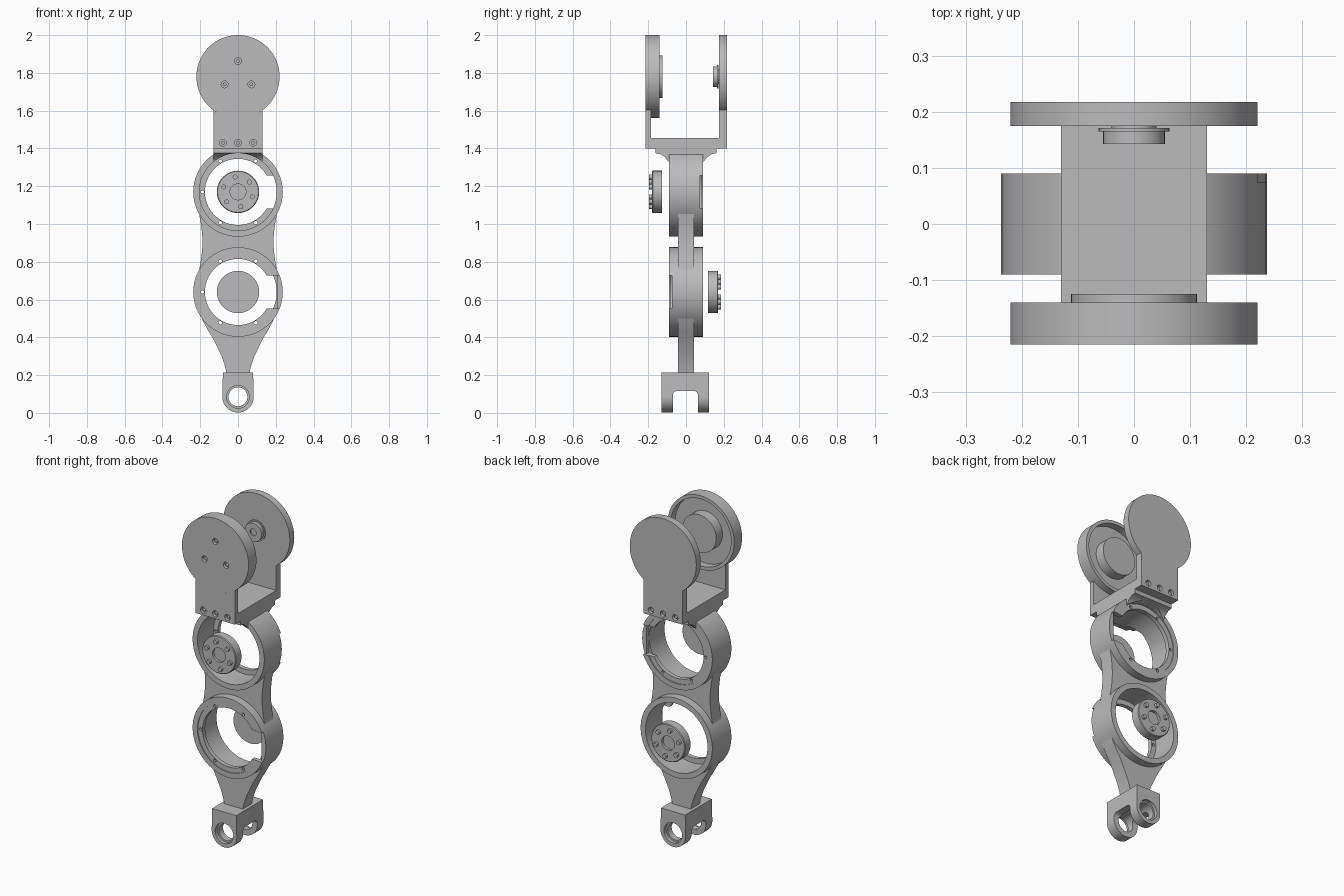
import bpy, bmesh, math
from mathutils import Vector

old = bpy.data.objects.get("Cube")
if old:
    bpy.data.objects.remove(old, do_unlink=True)

grey = bpy.data.materials.new("machined_grey")
grey.use_nodes = True
GREY = (0.5, 0.5, 0.5, 1)
grey.diffuse_color = GREY
grey.node_tree.nodes["Principled BSDF"].inputs["Base Color"].default_value = GREY

parts = []


def finish(name, bm):
    bmesh.ops.recalc_face_normals(bm, faces=bm.faces[:])
    me = bpy.data.meshes.new(name)
    bm.to_mesh(me)
    bm.free()
    me.materials.append(grey)
    ob = bpy.data.objects.new(name, me)
    bpy.context.scene.collection.objects.link(ob)
    parts.append(ob)
    return ob


def prism(name, pts, a, b, axis="y"):
    """Extrude a closed outline: (x, z) along y, or (y, z) along x."""
    bm = bmesh.new()
    place = (lambda p, t: (p[0], t, p[1])) if axis == "y" else (lambda p, t: (t, p[0], p[1]))
    lo = [bm.verts.new(place(p, a)) for p in pts]
    hi = [bm.verts.new(place(p, b)) for p in pts]
    bm.faces.new(lo)
    bm.faces.new(hi[::-1])
    n = len(pts)
    for i in range(n):
        j = (i + 1) % n
        bm.faces.new((lo[i], lo[j], hi[j], hi[i]))
    return finish(name, bm)


def box(name, x0, x1, y0, y1, z0, z1):
    return prism(name, [(x0, z0), (x1, z0), (x1, z1), (x0, z1)], y0, y1)


def arc(r, cz, a0, a1, n=32, cx=0.0):
    return [(cx + r * math.cos(math.radians(a0 + (a1 - a0) * i / n)),
             cz + r * math.sin(math.radians(a0 + (a1 - a0) * i / n))) for i in range(n + 1)]


def disc(name, x, z, r, y0, y1, n=32):
    return prism(name, arc(r, z, 0, 360, n, x)[:-1], y0, y1)


def lathe(name, profile, cz, closed, n=96):
    """Spin a (radius, y) profile around the y axis at height cz."""
    bm = bmesh.new()
    vs = [bm.verts.new((r, y, cz)) for r, y in profile]
    pairs = list(zip(vs, vs[1:])) + ([(vs[-1], vs[0])] if closed else [])
    es = [bm.edges.new(p) for p in pairs]
    bmesh.ops.spin(bm, geom=vs + es, cent=(0, 0, cz), axis=(0, 1, 0),
                   angle=math.tau, steps=n, use_merge=True)
    bmesh.ops.remove_doubles(bm, verts=bm.verts[:], dist=1e-5)
    return finish(name, bm)


def cut(ob, *cutters):
    """Subtract the cutters from ob and delete them."""
    for c in cutters:
        m = ob.modifiers.new("cut", "BOOLEAN")
        m.operation, m.solver, m.object = "DIFFERENCE", "EXACT", c
        bpy.context.view_layer.objects.active = ob
        bpy.ops.object.modifier_apply(modifier=m.name)
        parts.remove(c)
        bpy.data.objects.remove(c, do_unlink=True)


def socket(ob, x, z, face_y, inward, r=0.018):
    """Counterbored screw: a round pocket with a small head on its floor."""
    d = 0.018 * inward
    cut(ob, disc("cutter", x, z, r, face_y - d, face_y + d, 24))
    disc("socket_screw", x, z, r * 0.55, face_y + d * 0.5, face_y + d * 1.1, 16)


TOP, UP, LOW, PIN = 1.78, 1.17, 0.64, 0.085
W = 0.13                                   # half width of the fork
R = 0.22                                   # fork disc radius
A = math.degrees(math.acos(W / R))

# Front fork arm: hollow cover disc with a hub, on a flat neck
front_disc = lathe("front_fork_disc", [
    (0, -0.215), (R, -0.215), (R, -0.14), (0.2, -0.14), (0.2, -0.185),
    (0.112, -0.185), (0.112, -0.125), (0, -0.125)], TOP, False)
for a in (90, 210, 330):
    socket(front_disc, 0.082 * math.cos(math.radians(a)),
           TOP + 0.082 * math.sin(math.radians(a)), -0.215, 1)
front_neck = prism("front_fork_neck",
                   [(-W, 1.4), (W, 1.4)] + arc(R, TOP, -A, A - 180, 24), -0.215, -0.185)

# Back fork arm: keyhole plate with a small bearing hub
back_arm = prism("back_fork_arm",
                 [(-W, 1.4), (W, 1.4)] + arc(R, TOP, -A, 180 + A, 80), 0.175, 0.217)
lathe("back_bearing_hub", [
    (0, 0.178), (0.04, 0.178), (0.04, 0.171), (0.063, 0.171), (0.063, 0.165),
    (0.055, 0.165), (0.055, 0.143), (0.02, 0.143), (0.02, 0.15), (0, 0.15)], TOP, False, 48)
for x in (-0.08, 0, 0.08):
    socket(front_neck, x, 1.43, -0.215, 1)
    socket(back_arm, x, 1.43, 0.217, -1)

# Fork base and the flared saddle that joins it to the upper ring
box("fork_base", -W, W, -0.185, 0.175, 1.4, 1.455)
side = [(0.162, 1.405), (0.162, 1.375), (0.135, 1.37), (0.113, 1.355),
        (0.097, 1.335), (0.088, 1.3)]
saddle = prism("fork_saddle", side + [(-y, z) for y, z in side[::-1]], -W, W, "x")
cut(saddle, disc("cutter", 0, UP, 0.206, -0.3, 0.3, 96))


# Motor rings: deep bore, drilled flange on one side, cable notch at +x
def motor_ring(name, cz, s):
    ring = lathe(name, [(r, s * y) for r, y in (
        (0.205, -0.09), (0.237, -0.09), (0.237, 0.09), (0.205, 0.09),
        (0.205, 0.085), (0.175, 0.085), (0.175, 0.06), (0.205, 0.06))], cz, True)
    y0, y1 = sorted((s * 0.055, s * 0.1))
    y2, y3 = sorted((s * 0.075, s * 0.1))
    cut(ring, box("cutter", 0.14, 0.207, y0, y1, cz - 0.088, cz + 0.088),
        box("cutter", 0.2, 0.3, y2, y3, cz - 0.088, cz + 0.088))
    for a in (60, 120, 180, 240, 300):
        t = math.radians(a)
        cut(ring, disc("cutter", 0.188 * math.cos(t), cz + 0.188 * math.sin(t), 0.009, y0, y1, 12))


motor_ring("upper_motor_ring", UP, 1)
motor_ring("lower_motor_ring", LOW, -1)


# Output wheels: free discs with a centre bore and six screws
def output_wheel(name, cz, s, y_in, y_out):
    lathe(name, [(0, s * y_in), (0.112, s * y_in), (0.112, s * (y_out - 0.004)),
                 (0.108, s * y_out), (0.042, s * y_out), (0.042, s * (y_out - 0.015)),
                 (0, s * (y_out - 0.015))], cz, False, 64)
    for i in range(6):
        t = math.radians(101 + 60 * i)
        ys = sorted((s * (y_out - 0.005), s * (y_out + 0.015)))
        disc(name + "_screw", 0.08 * math.cos(t), cz + 0.08 * math.sin(t), 0.013, *ys, 16)


output_wheel("upper_output_wheel", UP, -1, 0.127, 0.18)
output_wheel("lower_output_wheel", LOW, 1, 0.117, 0.17)

# Web between the rings and tapered shank below, both cleared by the bores
web_side = [(0.207, 1.06), (0.196, 1.0), (0.19, 0.95), (0.188, 0.905),
            (0.19, 0.86), (0.196, 0.81), (0.207, 0.75)]
web = prism("ring_web", web_side + [(-x, z) for x, z in web_side[::-1]], -0.042, 0.042)
cut(web, disc("cutter", 0, UP, 0.206, -0.2, 0.2, 96), disc("cutter", 0, LOW, 0.206, -0.2, 0.2, 96))
shank_side = [(0.205, 0.53), (0.182, 0.48), (0.155, 0.43), (0.13, 0.39),
              (0.106, 0.34), (0.085, 0.295), (0.07, 0.25), (0.058, 0.2)]
shank = prism("shank", shank_side + [(-x, z) for x, z in shank_side[::-1]], -0.042, 0.042)
cut(shank, disc("cutter", 0, LOW, 0.206, -0.2, 0.2, 96))

# Clevis: rounded block with a slot and a counterbored pin hole
clevis = prism("clevis", [(0.08, 0.213), (-0.08, 0.213)] + arc(0.083, PIN, 180, 360, 40),
               -0.13, 0.122)
slot = ([(-0.07, -0.1), (0.064, -0.1)] + arc(0.025, 0.092, 0, 90, 8, 0.039)
        + arc(0.025, 0.092, 90, 180, 8, -0.045))
cut(clevis, prism("cutter", slot, -0.2, 0.2, "x"),
    disc("cutter", 0, PIN, 0.05, -0.3, 0.3, 48),
    disc("cutter", 0, PIN, 0.06, -0.2, -0.11, 48),
    disc("cutter", 0, PIN, 0.06, 0.102, 0.2, 48))

# Smooth the round faces, keep machined edges sharp
bpy.ops.object.select_all(action="DESELECT")
for ob in parts:
    ob.select_set(True)
bpy.context.view_layer.objects.active = parts[0]
bpy.ops.object.shade_smooth_by_angle(angle=math.radians(30))
